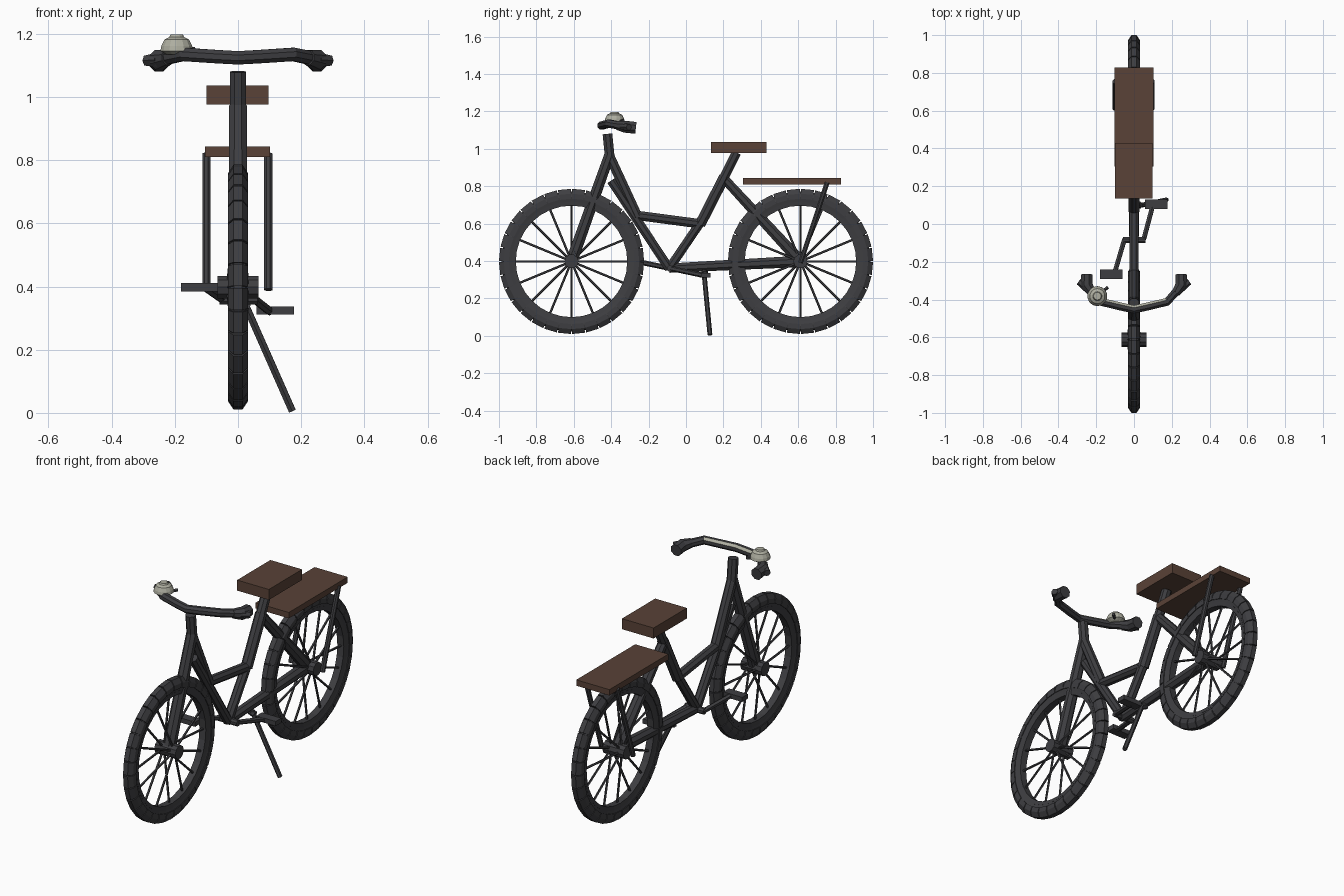
import bpy
from math import sin, cos, pi
from mathutils import Vector

if "Cube" in bpy.data.objects:
    bpy.data.objects.remove(bpy.data.objects["Cube"])


def material(name, color):
    m = bpy.data.materials.new(name)
    m.use_nodes = True
    m.diffuse_color = (*color, 1)
    bsdf = m.node_tree.nodes["Principled BSDF"]
    bsdf.inputs["Base Color"].default_value = (*color, 1)
    bsdf.inputs["Roughness"].default_value = 0.7
    return m


DARK = material("dark_metal", (0.048, 0.048, 0.053))
BROWN = material("brown_leather", (0.10, 0.054, 0.038))
CREAM = material("pale_chrome", (0.42, 0.42, 0.35))


def build(name, parts, mat=DARK):
    """Join several (verts, faces) parts into one object."""
    verts, faces = [], []
    for v, f in parts:
        base = len(verts)
        verts += v
        faces += [[i + base for i in face] for face in f]
    mesh = bpy.data.meshes.new(name)
    mesh.from_pydata(verts, [], faces)
    mesh.materials.append(mat)
    obj = bpy.data.objects.new(name, mesh)
    bpy.context.collection.objects.link(obj)
    return obj


def loft(sections, closed=False):
    """Skin equal-sized loops; cap the ends unless the loft is closed."""
    n, count = len(sections[0]), len(sections)
    verts = [p for s in sections for p in s]
    faces = []
    for i in range(count if closed else count - 1):
        a, b = i * n, (i + 1) % count * n
        faces += [[a + j, a + (j + 1) % n, b + (j + 1) % n, b + j] for j in range(n)]
    if not closed:
        faces += [list(range(n))[::-1], list(range((count - 1) * n, count * n))]
    return verts, faces


def sweep(points, radii, sides=8, ref=(1, 0, 0)):
    """Tube along a path with one radius or a radius per point."""
    pts = [Vector(p) for p in points]
    if not isinstance(radii, (list, tuple)):
        radii = [radii] * len(pts)
    sections = []
    for i, p in enumerate(pts):
        t = (pts[min(i + 1, len(pts) - 1)] - pts[max(i - 1, 0)]).normalized()
        u = (Vector(ref) - t * t.dot(Vector(ref))).normalized()
        w = t.cross(u)
        sections.append([p + radii[i] * (u * cos(a) + w * sin(a))
                         for a in ((k + 0.5) * 2 * pi / sides for k in range(sides))])
    return loft(sections)


def box(x0, x1, y0, y1, z0, z1):
    return loft([[(x0, y0, z), (x1, y0, z), (x1, y1, z), (x0, y1, z)] for z in (z0, z1)])


def section(profile, angle):
    """Wheel cross-section of (x, radius) points turned about the axle."""
    return [(x, r * cos(angle), r * sin(angle)) for x, r in profile]


# Wheels, modelled round the axle and placed twice
SEG = 32
STEP = 2 * pi / SEG
AXLE_Z = 0.398
tyre_profile = [(-0.022, 0.315), (0.022, 0.315), (0.029, 0.345), (0.024, 0.365),
                (0.012, 0.374), (-0.012, 0.374), (-0.024, 0.365), (-0.029, 0.345)]
tread_profile = [(-0.031, 0.335), (-0.031, 0.362), (-0.014, 0.388),
                 (0.014, 0.388), (0.031, 0.362), (0.031, 0.335)]
rim_profile = [(-0.02, 0.298), (0.02, 0.298), (0.024, 0.32), (-0.024, 0.32)]


def hoop(profile):
    return loft([section(profile, i * STEP) for i in range(SEG)], closed=True)


def spoke(i):
    a = i * pi / 8
    x = 0.03 if i % 2 else -0.03
    return sweep([(x, 0.02 * cos(a), 0.02 * sin(a)),
                  (0, 0.305 * cos(a), 0.305 * sin(a))], 0.0065, 5)


treads = [loft([section(tread_profile, (i + k) * STEP) for k in (0.04, 0.96)])
          for i in range(SEG)]
wheel_parts = [
    build("front_tyre", [hoop(tyre_profile)]),
    build("front_tread_blocks", treads),
    build("front_rim", [hoop(rim_profile)]),
    build("front_spokes", [spoke(i) for i in range(16)]),
    build("front_hub", [sweep([(-0.065, 0, 0), (0.065, 0, 0)], 0.038, 10, (0, 0, 1))]),
]
for part in wheel_parts:
    part.location = (0, -0.612, AXLE_Z)
    rear = part.copy()
    rear.name = part.name.replace("front", "rear")
    rear.location.y = 0.612
    bpy.context.collection.objects.link(rear)

# Frame tubes, all lying in the middle plane: (path of y, z) and radius
frame = {
    "steering_stem": ([(-0.42, 1.08), (-0.408, 0.96)], 0.028),
    "front_fork": ([(-0.408, 0.97), (-0.612, AXLE_Z)], [0.03, 0.034]),
    "down_tube": ([(-0.4, 0.83), (-0.09, 0.36)], 0.026),
    "head_brace": ([(-0.408, 0.96), (-0.26, 0.64)], 0.028),
    "top_tube": ([(-0.27, 0.645), (0.07, 0.6)], 0.027),
    "seat_post": ([(0.27, 0.98), (0.2, 0.84)], 0.027),
    "seat_tube": ([(0.205, 0.85), (0.075, 0.595)], 0.031),
    "lower_seat_tube": ([(0.08, 0.61), (-0.09, 0.36)], 0.026),
    "seat_stay": ([(0.195, 0.85), (0.612, AXLE_Z)], [0.026, 0.034]),
    "chain_stay": ([(-0.09, 0.362), (0.612, AXLE_Z)], [0.027, 0.033]),
}
for name, (path, radius) in frame.items():
    build(name, [sweep([(0, y, z) for y, z in path], radius)])

# Seat, rack and rack stays
build("seat", [box(-0.1, 0.097, 0.135, 0.43, 0.977, 1.036)], BROWN)
build("rack", [box(-0.104, 0.102, 0.305, 0.828, 0.81, 0.843)], BROWN)
build("rack_stays", [sweep([(x, 0.755, 0.82), (x, 0.612, 0.39)], 0.014)
                     for x in (-0.1, 0.096)])

# Pedals, cranks and kickstand
build("crank_axle", [sweep([(-0.058, -0.085, 0.36), (0.062, -0.085, 0.36)],
                           0.018, 8, (0, 0, 1))])
build("right_crank", [sweep([(-0.05, -0.08, 0.36), (-0.1, -0.25, 0.395)], 0.014, 6)])
build("left_crank", [sweep([(0.052, -0.08, 0.36), (0.1, 0.1, 0.322)], 0.014, 6)])
build("right_pedal", [box(-0.18, -0.062, -0.292, -0.242, 0.385, 0.411)])
build("left_pedal", [box(0.058, 0.178, 0.08, 0.13, 0.311, 0.337)])
build("left_crank_axle", [sweep([(0, 0.1, 0.345), (0.035, 0.1, 0.33)], 0.018, 6, (0, 0, 1))])
build("kickstand", [sweep([(0.02, 0.095, 0.35), (0.172, 0.128, 0.006)], 0.013, 6)])

# Handlebar, with pale chrome on its upper rear faces
half = [(0.07, -0.437, 1.128), (0.175, -0.412, 1.135), (0.235, -0.345, 1.122)]
path = [(-x, y, z) for x, y, z in reversed(half)] + [(0, -0.452, 1.124)] + half
bar = build("handlebar", [sweep(path, 0.023, 8, (0, 0, 1))])
bar.data.materials.append(CREAM)
for face in bar.data.polygons:
    n = face.normal
    if n.z > 0.2 and n.y > 0.2 and abs(face.center.x) < 0.18:
        face.material_index = 1
for side, name in ((-1, "right_grip"), (1, "left_grip")):
    build(name, [sweep([(side * 0.222, -0.365, 1.125), (side * 0.25, -0.325, 1.118),
                        (side * 0.25, -0.268, 1.112)], [0.025, 0.034, 0.034], 8, (0, 0, 1)),
                 sweep([(side * 0.25, -0.335, 1.118), (side * 0.292, -0.305, 1.115)],
                       [0.026, 0.018], 6, (0, 0, 1))])

# Bell and its lever
bell_profile = [(0.034, 1.135), (0.053, 1.146), (0.05, 1.162), (0.04, 1.182),
                (0.024, 1.19), (0.02, 1.198)]
build("bell", [sweep([(-0.194, -0.382, z) for r, z in bell_profile],
                     [r for r, z in bell_profile], 14)], CREAM)
build("bell_lever", [sweep([(-0.17, -0.36, 1.145), (-0.138, -0.335, 1.15)], 0.009, 6)])

# Make every face point outward
import bmesh
for mesh in {o.data for o in bpy.context.collection.objects if o.type == "MESH"}:
    bm = bmesh.new()
    bm.from_mesh(mesh)
    bmesh.ops.recalc_face_normals(bm, faces=bm.faces)
    bm.to_mesh(mesh)
    bm.free()
